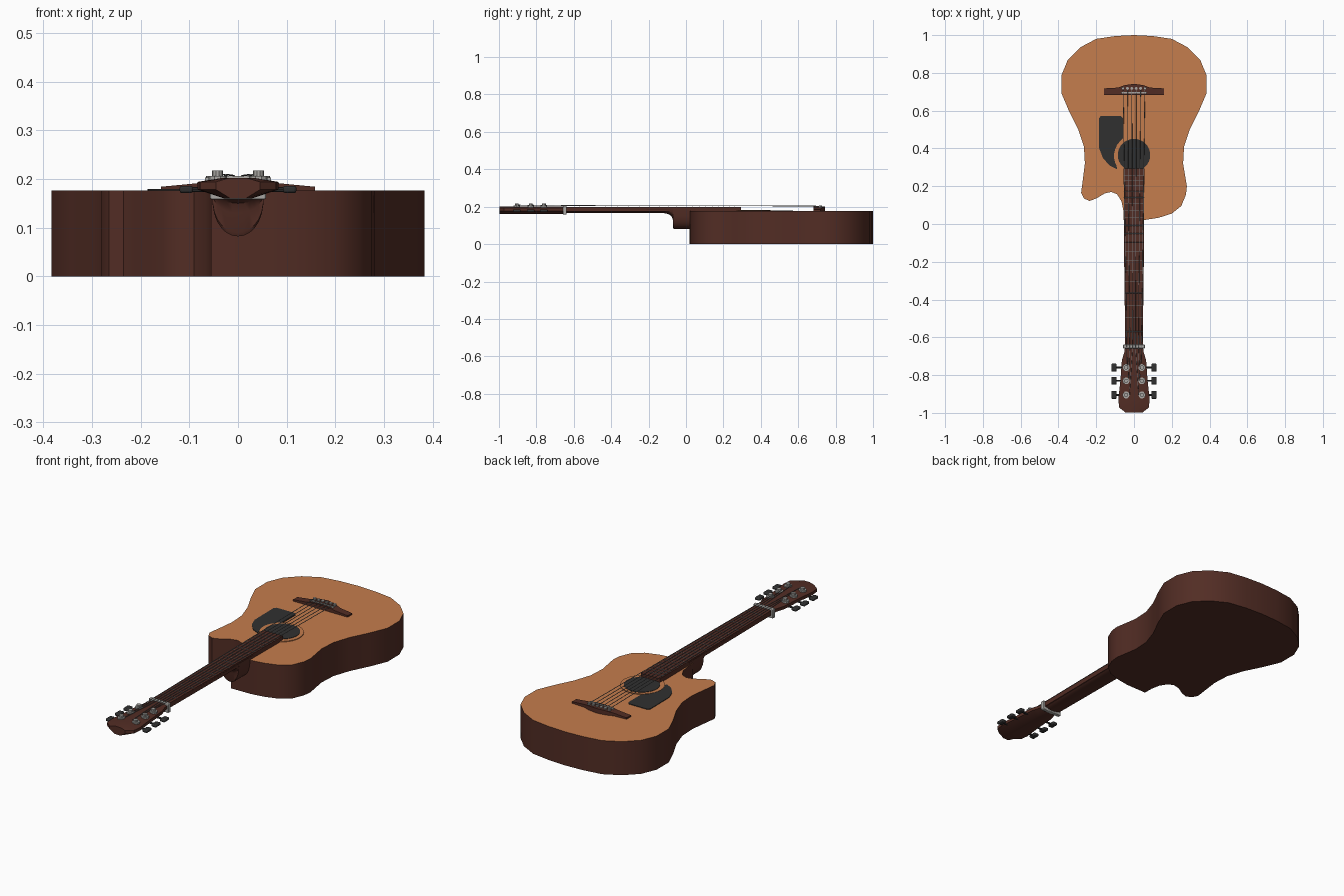
import bpy, bmesh, math
from mathutils import Vector

if "Cube" in bpy.data.objects:
    bpy.data.objects.remove(bpy.data.objects["Cube"])


def material(name, rgb):
    m = bpy.data.materials.new(name)
    m.diffuse_color = (*rgb, 1)
    m.use_nodes = True
    m.node_tree.nodes["Principled BSDF"].inputs["Base Color"].default_value = m.diffuse_color
    return m


TOP = material("spruce_orange", (0.56, 0.205, 0.075))
WOOD = material("dark_brown_wood", (0.085, 0.026, 0.018))
BLACK = material("charcoal", (0.03, 0.03, 0.03))
METAL = material("pale_metal", (0.40, 0.39, 0.37))
WIRE = material("string_grey", (0.17, 0.17, 0.17))


def finish(name, bm, mats, angle=35):
    bmesh.ops.recalc_face_normals(bm, faces=bm.faces)
    me = bpy.data.meshes.new(name)
    bm.to_mesh(me)
    bm.free()
    for m in mats:
        me.materials.append(m)
    me.shade_smooth()
    me.set_sharp_from_angle(angle=math.radians(angle))
    ob = bpy.data.objects.new(name, me)
    bpy.context.collection.objects.link(ob)
    return ob


def add_loft(bm, sections):
    """Skin equal-length rings of points and cap both ends."""
    rings = [[bm.verts.new(p) for p in s] for s in sections]
    n = len(rings[0])
    for a, b in zip(rings, rings[1:]):
        for i in range(n):
            j = (i + 1) % n
            bm.faces.new((a[i], a[j], b[j], b[i]))
    bm.faces.new(rings[0])
    bm.faces.new(rings[-1])


def loft(name, sections, mat):
    bm = bmesh.new()
    add_loft(bm, sections)
    return finish(name, bm, [mat])


def prism(name, outline, z0, z1, mat):
    return loft(name, [[(x, y, z) for x, y in outline] for z in (z0, z1)], mat)


def box(name, x0, x1, y0, y1, z0, z1, mat, bevel=0):
    ob = prism(name, [(x0, y0), (x1, y0), (x1, y1), (x0, y1)], z0, z1, mat)
    if bevel:
        mod = ob.modifiers.new("bevel", "BEVEL")
        mod.width, mod.segments = bevel, 2
    return ob


def circle(cx, cy, r, n):
    return [(cx + r * math.cos(2 * math.pi * i / n), cy + r * math.sin(2 * math.pi * i / n)) for i in range(n)]


def add_rod(bm, p, q, r, n=6):
    p, q = Vector(p), Vector(q)
    rot = (q - p).to_track_quat('Z', 'Y')
    ring = [rot @ Vector((x, y, 0)) for x, y in circle(0, 0, r, n)]
    add_loft(bm, [[p + v for v in ring], [q + v for v in ring]])


def mirrored(half):
    """Close a right-hand outline with its mirror image."""
    return half + [(-x, y) for x, y in reversed(half) if abs(x) > 1e-6]


# Body with a cutaway on the left shoulder
lower = [(0.26, 0.32), (0.265, 0.41), (0.295, 0.5), (0.345, 0.6), (0.383, 0.69), (0.383, 0.79),
         (0.35, 0.87), (0.285, 0.935), (0.2, 0.98), (0.1, 0.995)]
right = [(-0.055, 0.02), (0.06, 0.022), (0.13, 0.033), (0.2, 0.055), (0.25, 0.095), (0.275, 0.155), (0.28, 0.2), (0.27, 0.26)]
left = [(-0.27, 0.24), (-0.28, 0.165), (-0.265, 0.135), (-0.235, 0.122), (-0.2, 0.135), (-0.155, 0.162),
        (-0.12, 0.17), (-0.09, 0.158), (-0.066, 0.12), (-0.056, 0.07)]
body_outline = right + lower + [(0, 1.0)] + [(-x, y) for x, y in reversed(lower)] + left
body = prism("body", body_outline, 0, 0.176, WOOD)
body.data.materials.append(TOP)
for f in body.data.polygons:
    if f.center.z > 0.17:
        f.material_index = 1

# Pickguard, rosette and sound hole plates
guard = [(-0.175, 0.572), (-0.07, 0.572), (-0.058, 0.56), (-0.058, 0.455), (-0.09, 0.42), (-0.1, 0.38),
         (-0.095, 0.33), (-0.09, 0.29), (-0.13, 0.31), (-0.165, 0.35), (-0.184, 0.4), (-0.186, 0.56)]
prism("pickguard", guard, 0.174, 0.179, BLACK)
prism("rosette", circle(0, 0.36, 0.106, 32), 0.174, 0.180, TOP)
prism("sound_hole", circle(0, 0.365, 0.086, 32), 0.174, 0.182, BLACK)


# Neck and heel: U-shaped sections along y
def u_section(y, w, top, bottom, n=14):
    return [(w * math.cos(math.pi * i / n), y,
             top + (bottom - top) * max(0, math.sin(math.pi * i / n)) ** 0.65) for i in range(n + 1)]


loft("neck_and_heel", [u_section(y, w, 0.192, b) for y, w, b in [
    (0.05, 0.054, 0.082), (-0.066, 0.054, 0.082), (-0.070, 0.054, 0.09), (-0.070, 0.054, 0.13),
    (-0.078, 0.054, 0.15), (-0.095, 0.053, 0.161), (-0.12, 0.053, 0.166), (-0.66, 0.046, 0.166)]], WOOD)


# Fretboard and frets
def half_width(y):
    return 0.047 + 0.008 * (y + 0.65) / 0.95


prism("fretboard", mirrored([(half_width(-0.65), -0.65), (half_width(0.3), 0.295)]), 0.174, 0.199, WOOD)
bm = bmesh.new()
for i in range(1, 21):
    y = 0.71 - 1.355 * 2 ** (-i / 12)
    if y < 0.28:
        w = half_width(y)
        add_rod(bm, (-w, y, 0.1985), (w, y, 0.1985), 0.0018)
finish("frets", bm, [WIRE])

# Nut collar
box("nut", -0.057, 0.057, -0.658, -0.638, 0.158, 0.206, METAL, 0.003)


# Headstock with chamfered section
def head_section(y, w):
    return [(-w, y, 0.194), (-0.4 * w, y, 0.202), (0.4 * w, y, 0.202), (w, y, 0.194),
            (w, y, 0.178), (0.35 * w, y, 0.16), (-0.35 * w, y, 0.16), (-w, y, 0.178)]


loft("headstock", [head_section(y, w) for y, w in [
    (-0.64, 0.047), (-0.675, 0.05), (-0.72, 0.064), (-0.83, 0.072), (-0.93, 0.083), (-0.972, 0.078), (-0.998, 0.045)]], WOOD)

# Tuners: post, washer, shaft and button, three a side
tuner_y = (-0.76, -0.83, -0.905)
for side, s in (("left", -1), ("right", 1)):
    for k, y in enumerate(tuner_y):
        bm = bmesh.new()
        add_rod(bm, (s * 0.042, y, 0.19), (s * 0.042, y, 0.206), 0.019, 10)
        add_rod(bm, (s * 0.042, y, 0.2), (s * 0.042, y, 0.217), 0.011, 10)
        finish(f"tuner_post_{side}_{k}", bm, [METAL])
        bm = bmesh.new()
        add_rod(bm, (s * 0.06, y, 0.178), (s * 0.1, y, 0.178), 0.005, 8)
        finish(f"tuner_shaft_{side}_{k}", bm, [BLACK])
        x0, x1 = sorted((s * 0.092, s * 0.12))
        box(f"tuner_button_{side}_{k}", x0, x1, y - 0.021, y + 0.021, 0.171, 0.186, BLACK, 0.005)

# Bridge: thin wings rising to a thicker centre
loft("bridge", [[(x, 0.682, 0.172), (x, 0.682, z), (x, yb, z), (x, yb, 0.172)] for x, yb, z in [
    (-0.158, 0.718, 0.184), (-0.085, 0.722, 0.191), (-0.05, 0.735, 0.198), (0, 0.742, 0.2),
    (0.05, 0.735, 0.198), (0.085, 0.722, 0.191), (0.158, 0.718, 0.184)]], WOOD)
box("saddle", -0.068, 0.068, 0.692, 0.699, 0.185, 0.203, METAL)

# Strings and bridge pins
strings, pins = bmesh.new(), bmesh.new()
for i in range(6):
    t = (i - 2.5) / 2.5
    s = -1 if t < 0 else 1
    k = i if i < 3 else 5 - i
    pin, saddle, nut = (t * 0.058, 0.718, 0.2), (t * 0.057, 0.695, 0.2035), (t * 0.039, -0.648, 0.2065)
    post = (s * 0.036, tuner_y[2 - k] if k else tuner_y[0], 0.209)
    if k:
        post = (s * (0.036 - 0.006 * k), tuner_y[k], 0.209)
    for a, b in ((pin, saddle), (saddle, nut), (nut, post)):
        add_rod(strings, a, b, 0.0017, 5)
    add_rod(pins, (t * 0.058, 0.718, 0.19), (t * 0.058, 0.718, 0.206), 0.008, 8)
finish("strings", strings, [WIRE])
finish("bridge_pins", pins, [METAL])
